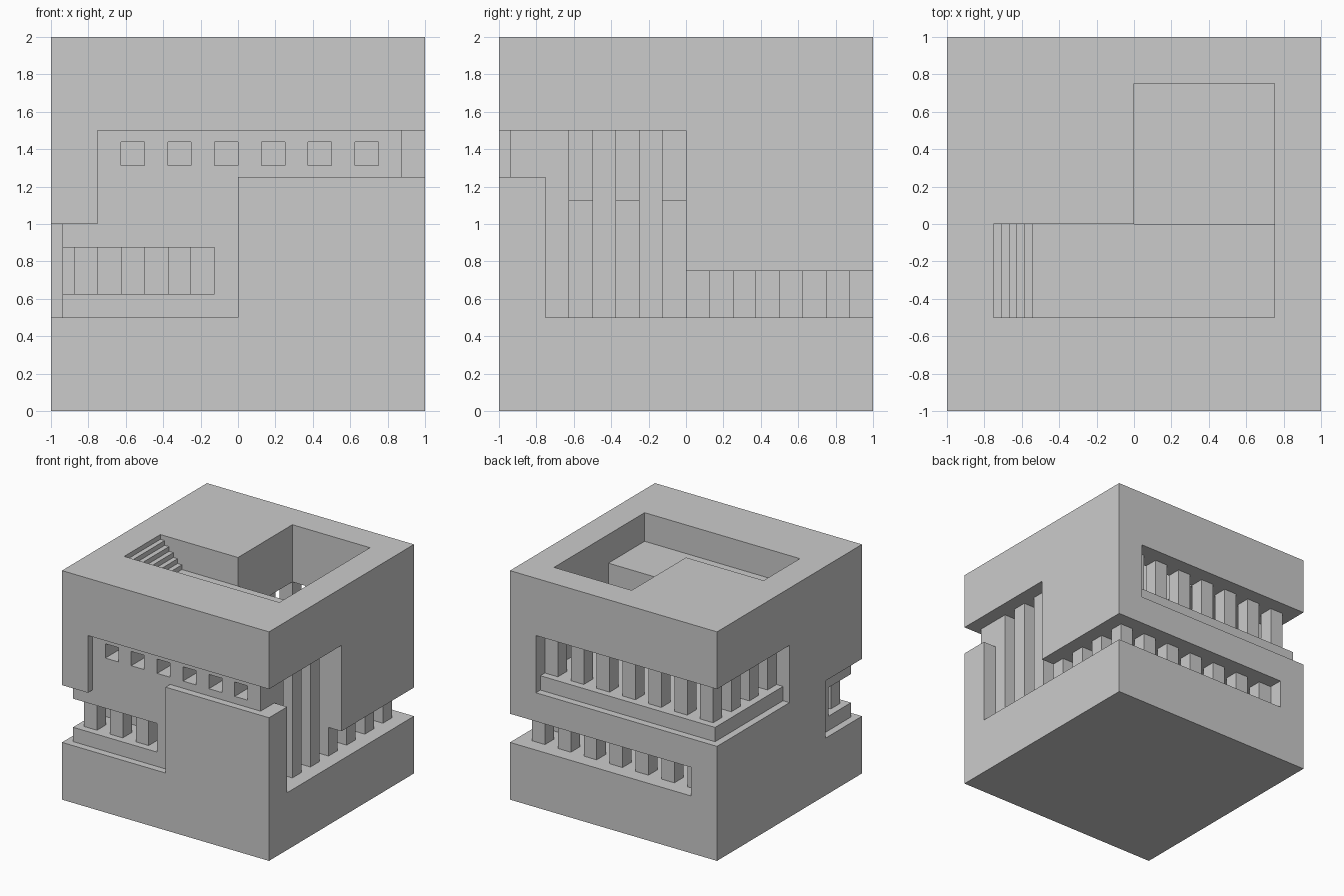
import bpy

if "Cube" in bpy.data.objects:
    bpy.data.objects.remove(bpy.data.objects["Cube"])


def box(name, x0, x1, y0, y1, z0, z1):
    """Axis-aligned box from its limits."""
    xs, ys, zs = (x0, x1), (y0, y1), (z0, z1)
    verts = [(x, y, z) for z in zs for y in ys for x in xs]
    faces = [(0, 2, 3, 1), (4, 5, 7, 6), (0, 1, 5, 4),
             (2, 6, 7, 3), (0, 4, 6, 2), (1, 3, 7, 5)]
    mesh = bpy.data.meshes.new(name)
    mesh.from_pydata(verts, [], faces)
    ob = bpy.data.objects.new(name, mesh)
    bpy.context.collection.objects.link(ob)
    return ob


body = box("block_body", -1, 1, -1, 1, 0, 2)
O = 1.1      # cutters reach past the outer faces
R = 0.9375   # inset face of the shallow recesses

cuts = [
    # roof courtyard and shaft
    (-.75, .75, -.5, 0, 1.75, 2.1),
    (0, .75, 0, .75, 1.3, 2.1),
    # upper gallery at back and left, with its outer ledges
    (-O, .75, 0, O, 1.125, 1.5),
    (-O, .75, R, O, 1.0, 1.5),
    (-O, -R, 0, O, 1.0, 1.5),
    # hall behind the front windows
    (-.75, .75, -.75, 0, 1.125, 1.5),
    # tall right gallery and low gallery at right and back
    (0, O, -.75, 0, .5, 1.5),
    (-.75, O, 0, O, .5, .75),
    # stepped front recess turning the right and left corners
    (-.75, O, -O, -R, 1.25, 1.5),
    (-.75, 0, -O, -R, .5, 1.5),
    (-O, 0, -O, -R, .5, 1.0),
    (.875, O, -O, -.75, 1.25, 1.5),
    (-O, -R, -O, -.5, .5, 1.0),
    # low corner room
    (-O, -.125, -O, -.625, .625, .875),
]
# row of small front windows
cuts += [(-.625 + .25 * i, -.5 + .25 * i, -O, -.7, 1.3125, 1.4375)
         for i in range(6)]

bpy.context.view_layer.objects.active = body
for c in cuts:
    cutter = box("cutter", *c)
    cutter.hide_render = True
    mod = body.modifiers.new("cut", 'BOOLEAN')
    mod.operation = 'DIFFERENCE'
    mod.solver = 'EXACT'
    mod.object = cutter
    bpy.ops.object.modifier_apply(modifier=mod.name)
    bpy.data.objects.remove(cutter)


def pillars(name, spots, z0, z1):
    """Square pillars given by their lower x, y corners."""
    for x, y in spots:
        box(name, x, x + .125, y, y + .125, z0, z1)


# colonnades
pillars("upper_pillar", [(-.875 + .25 * i, .75) for i in range(7)]
        + [(-.875, .25 * i) for i in range(3)], 1.125, 1.5)
pillars("lower_pillar", [(-.75 + .25 * i, .75) for i in range(7)]
        + [(.75, .25 * i) for i in range(3)], .5, .75)
pillars("tall_pillar", [(.75, -.75 + .25 * i) for i in range(3)], .5, 1.5)
pillars("corner_room_pillar", [(-.875 + .25 * i, -.875) for i in range(3)],
        .625, .875)

# courtyard stairs
s = .25 / 6
for i in range(5):
    box("stair_step", -.75 + i * s, -.75 + (i + 1) * s, -.5, 0,
        1.75, 2 - (i + 1) * s)
